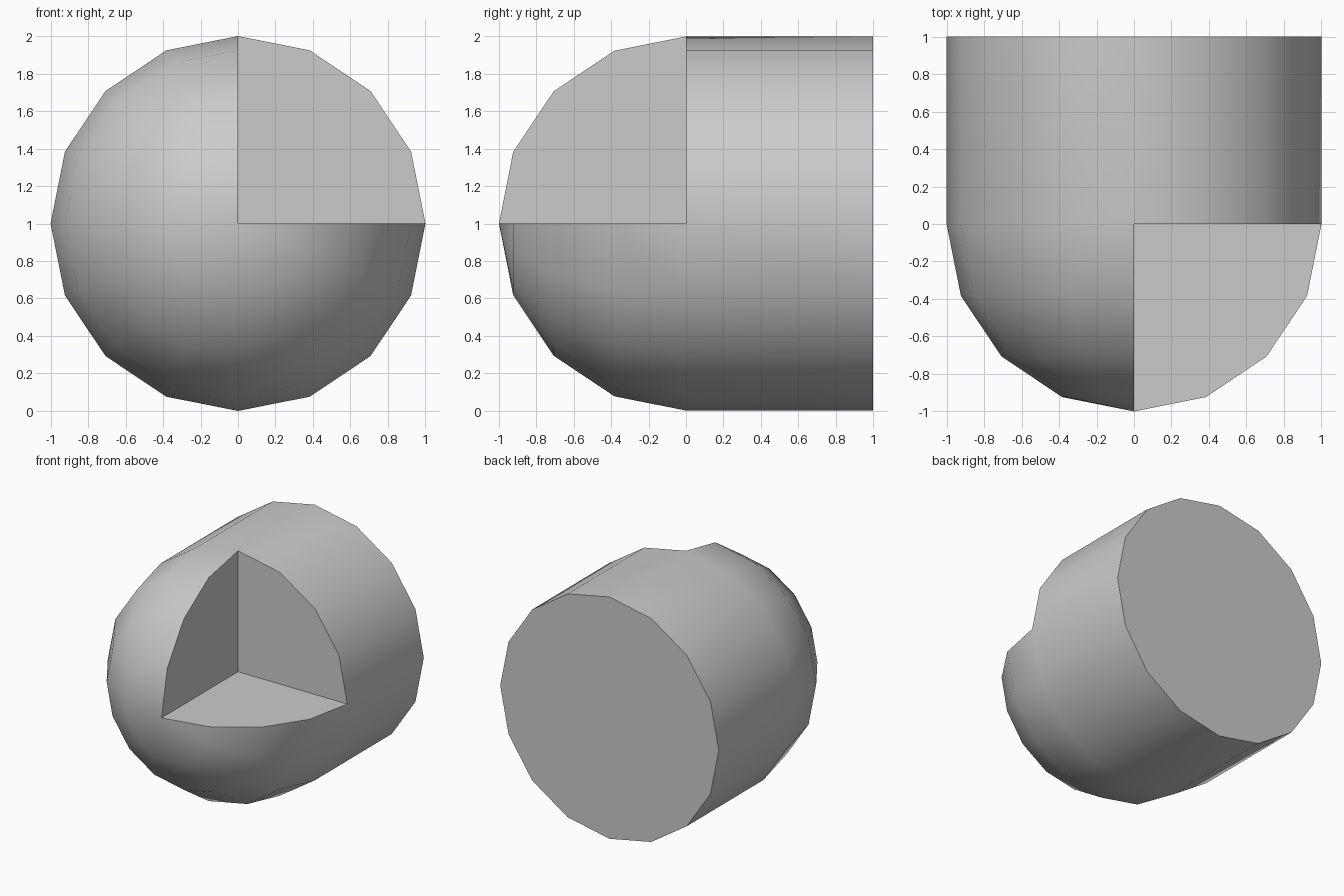
import bpy, bmesh
from math import sin, cos, pi, radians

if "Cube" in bpy.data.objects:
    bpy.data.objects.remove(bpy.data.objects["Cube"])

SEG, RINGS = 16, 4          # sides around, rings on the dome
CENTER = (0, 0, 1)


def pt(i, j):
    """Point at side i; j=-1 is the back rim, j=0..RINGS runs along the dome to its tip."""
    a = 2 * pi * (i % SEG) / SEG
    t = max(j, 0) * pi / 2 / RINGS
    y = 1 if j < 0 else -sin(t)
    return (cos(a) * cos(t), y, 1 + sin(a) * cos(t))


bm = bmesh.new()


def face(points):
    bm.faces.new([bm.verts.new(p) for p in points])


quarter = SEG // 4
tip = (0, -1, 1)

# Barrel and dome skin, leaving out the upper right dome octant
for i in range(SEG):
    for j in range(-1, RINGS):
        if j >= 0 and i < quarter:
            continue
        if j == RINGS - 1:
            face([pt(i, j), pt(i + 1, j), tip])
        else:
            face([pt(i, j), pt(i + 1, j), pt(i + 1, j + 1), pt(i, j + 1)])

# Flat back
face([pt(i, -1) for i in range(SEG)])

# Three flat walls of the notch
face([CENTER] + [pt(i, 0) for i in range(quarter + 1)])
for side in (0, quarter):
    face([CENTER] + [pt(side, j) for j in range(RINGS)] + [tip])

bmesh.ops.remove_doubles(bm, verts=bm.verts[:], dist=1e-4)
bmesh.ops.recalc_face_normals(bm, faces=bm.faces[:])
mesh = bpy.data.meshes.new("notched_domed_cylinder")
bm.to_mesh(mesh)
bm.free()

body = bpy.data.objects.new("notched_domed_cylinder", mesh)
bpy.context.collection.objects.link(body)
bpy.context.view_layer.objects.active = body
body.select_set(True)
bpy.ops.object.shade_smooth_by_angle(angle=radians(35))
